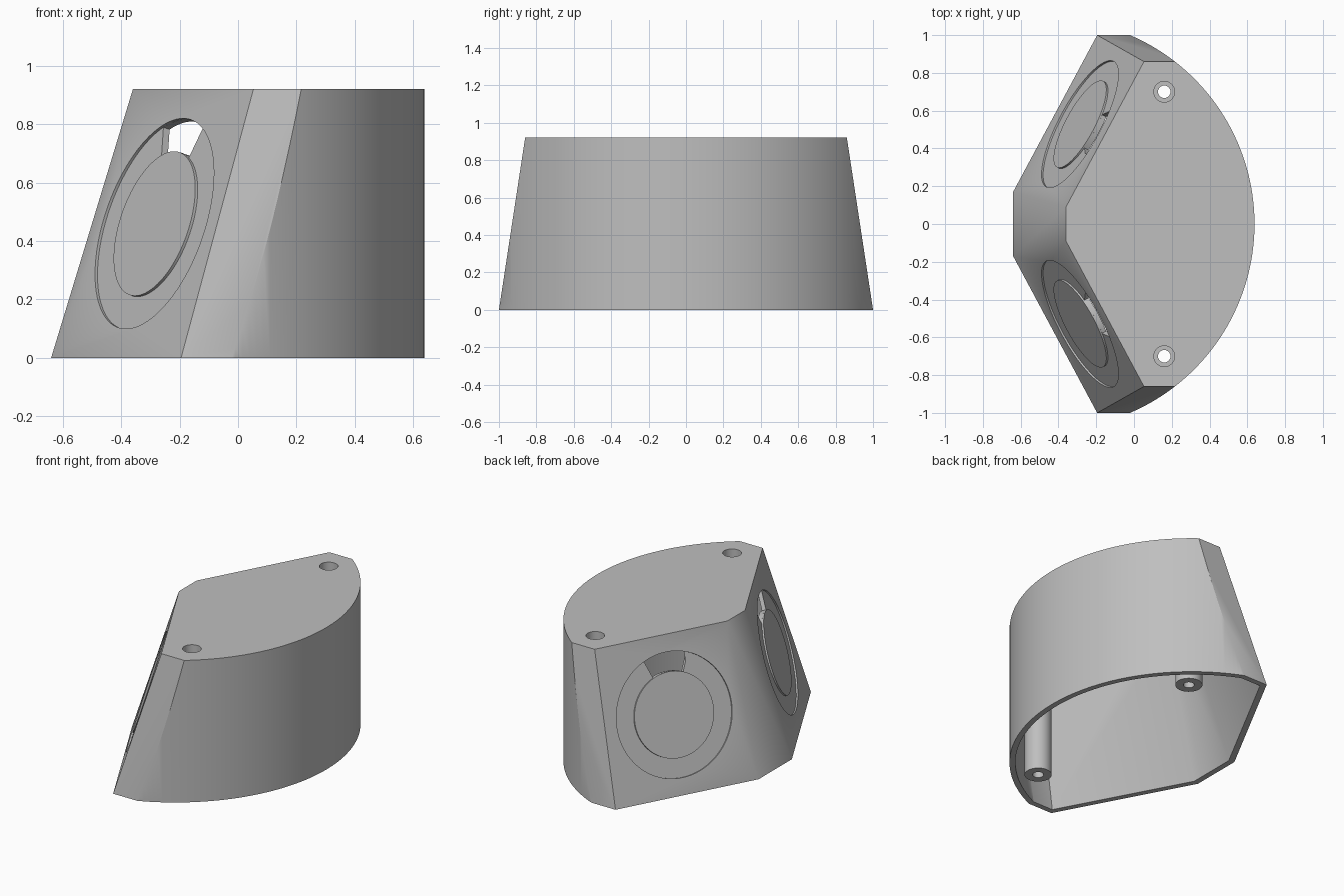
import bpy
import bmesh
from math import radians, cos, sin
from mathutils import Matrix, Vector

if "Cube" in bpy.data.objects:
    bpy.data.objects.remove(bpy.data.objects["Cube"], do_unlink=True)

HEIGHT, WALL = 0.92, 0.035
ARC_X, ARC_R = -0.45, 1.088          # centre and radius of the curved back
SCREW_X, SCREW_Y = 0.16, 0.70
RING_IN, RING_OUT, RING_DEPTH = 0.259, 0.377, 0.01

grey = bpy.data.materials.new("plain_grey")
grey.use_nodes = True
COLOUR = (0.52, 0.52, 0.52, 1)
grey.diffuse_color = COLOUR
grey.node_tree.nodes["Principled BSDF"].inputs["Base Color"].default_value = COLOUR

# Frame of the slanted speaker-like panel on the +y side
edge = Vector((0.445, 0.83, 0)).normalized()
rise = Vector((0.2625, -0.1125, HEIGHT))
panel_foot = Vector((-0.4175, 0.585, 0))
panel_out = rise.cross(edge).normalized()
panel_up = panel_out.cross(-edge)
panel_frame = Matrix((-edge, panel_up, panel_out)).transposed().to_4x4()
panel_frame.translation = panel_foot + rise / 2
MIRROR = Matrix.Diagonal((1, -1, 1, 1))


def make_object(name, bm):
    bmesh.ops.recalc_face_normals(bm, faces=bm.faces)
    mesh = bpy.data.meshes.new(name)
    bm.to_mesh(mesh)
    bm.free()
    mesh.materials.append(grey)
    obj = bpy.data.objects.new(name, mesh)
    bpy.context.collection.objects.link(obj)
    return obj


def add_cylinder(bm, x, y, radius, z0, z1, sides):
    bmesh.ops.create_cone(
        bm, cap_ends=True, segments=sides, radius1=radius, radius2=radius,
        depth=z1 - z0, matrix=Matrix.Translation((x, y, (z0 + z1) / 2)))


def cylinder(name, x, y, radius, z0, z1, sides=48):
    bm = bmesh.new()
    add_cylinder(bm, x, y, radius, z0, z1, sides)
    return make_object(name, bm)


def body_solid(name, inset, z0):
    """Upright cylinder trimmed by the nose, side and end planes."""
    bm = bmesh.new()
    add_cylinder(bm, ARC_X, 0, ARC_R - inset, z0, HEIGHT - inset, 256)
    planes = [(Vector((-0.64, 0, 0)), Vector((-HEIGHT, 0, 0.28)))]
    for s in (1, -1):
        flip = Vector((1, s, 1))
        planes.append((panel_foot * flip, panel_out * flip))
        planes.append((Vector((0, s, 0)), Vector((0, s * HEIGHT, 0.14))))
    for point, normal in planes:
        normal = normal.normalized()
        bmesh.ops.bisect_plane(
            bm, geom=bm.verts[:] + bm.edges[:] + bm.faces[:],
            plane_co=point - normal * inset, plane_no=normal, clear_outer=True)
        bmesh.ops.holes_fill(bm, edges=bm.edges[:], sides=0)
    return make_object(name, bm)


def arc_block(name, r0, r1, z0, z1, start, sweep, matrix):
    """Rectangular section swept around the panel normal."""
    bm = bmesh.new()
    steps = round(sweep / 3.75)
    closed = sweep == 360
    rows = []
    for i in range(steps if closed else steps + 1):
        a = radians(start + i * sweep / steps)
        rows.append([bm.verts.new((r * cos(a), r * sin(a), z))
                     for r, z in ((r0, z0), (r1, z0), (r1, z1), (r0, z1))])
    for i in range(steps):
        a, b = rows[i], rows[(i + 1) % len(rows)]
        for k in range(4):
            j = (k + 1) % 4
            bm.faces.new((a[k], a[j], b[j], b[k]))
    if not closed:
        bm.faces.new(rows[0])
        bm.faces.new(rows[-1])
    bm.transform(matrix)
    return make_object(name, bm)


def combine(target, other, operation):
    mod = target.modifiers.new(operation.lower(), 'BOOLEAN')
    mod.object, mod.operation, mod.solver = other, operation, 'EXACT'
    bpy.context.view_layer.objects.active = target
    bpy.ops.object.modifier_apply(modifier=mod.name)
    bpy.data.objects.remove(other, do_unlink=True)


# Hollow housing, open underneath
housing = body_solid("housing", 0, 0)
combine(housing, body_solid("cavity", WALL, -0.1), 'DIFFERENCE')

for s in (1, -1):
    # Screw post with a wide bore above and a narrow hole right through
    y = s * SCREW_Y
    combine(housing, cylinder("post", SCREW_X, y, 0.081, 0, HEIGHT - 0.015), 'UNION')
    combine(housing, cylinder("hole", SCREW_X, y, 0.033, -0.1, 1), 'DIFFERENCE')
    combine(housing, cylinder("bore", SCREW_X, y, 0.055, HEIGHT - 0.3, 1), 'DIFFERENCE')

    # Shallow ring recess and the curved window at its top
    frame = panel_frame if s > 0 else MIRROR @ panel_frame
    combine(housing, arc_block("window", RING_IN + 0.0005, RING_OUT - 0.0005, -0.08, 0.03,
                               67.5, 45, frame), 'DIFFERENCE')
    combine(housing, arc_block("ring", RING_IN, RING_OUT, -RING_DEPTH, 0.03,
                               0, 360, frame), 'DIFFERENCE')

# Smooth the curves, keep the corners crisp
bpy.ops.object.select_all(action='DESELECT')
housing.select_set(True)
bpy.context.view_layer.objects.active = housing
bpy.ops.object.shade_smooth_by_angle(angle=radians(30))
